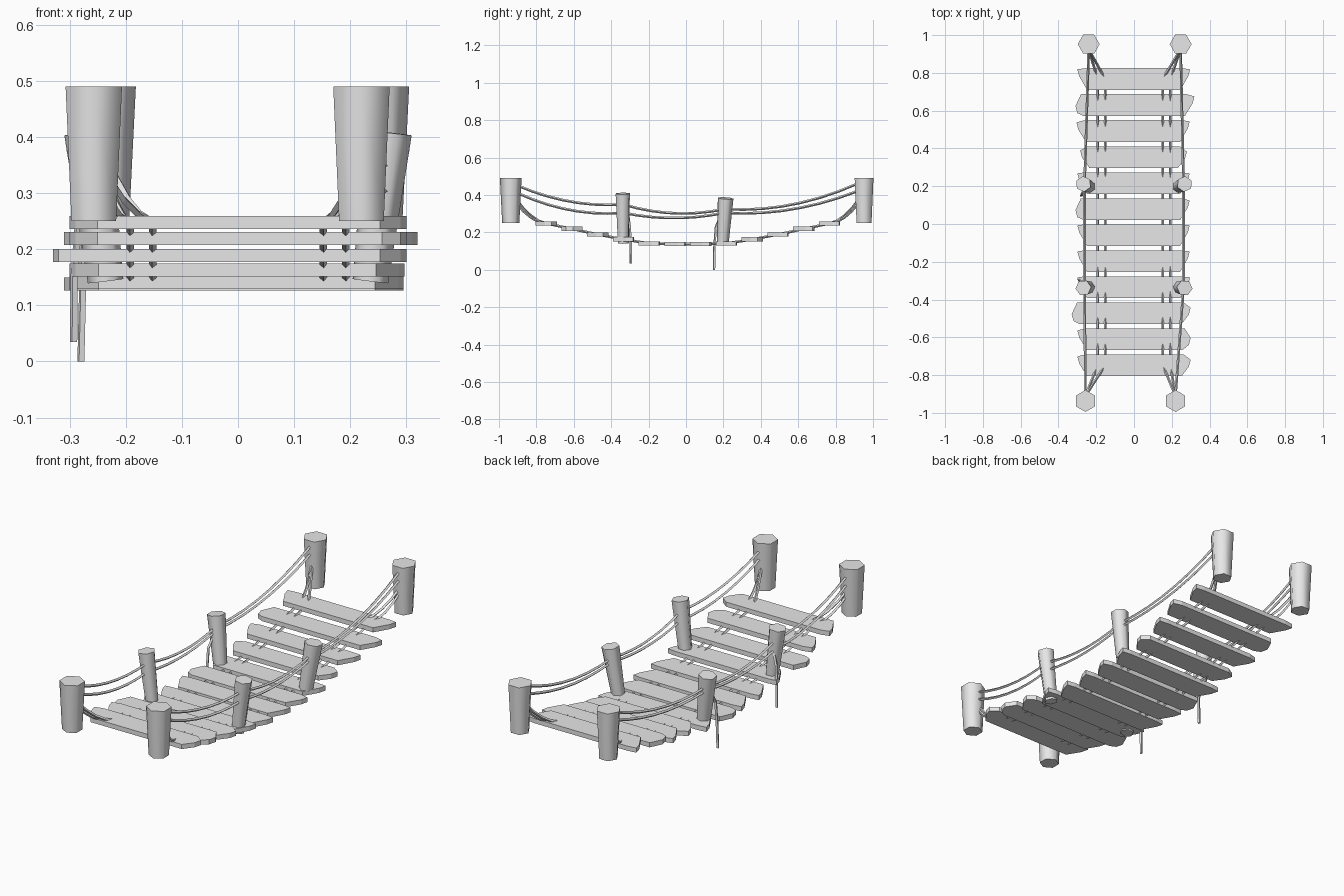
import bpy, bmesh, math
from mathutils import Vector, Matrix

cube = bpy.data.objects.get("Cube")
if cube:
    bpy.data.objects.remove(cube)

GREY = (0.8, 0.8, 0.8, 1)
wood = bpy.data.materials.new("plain grey")
wood.use_nodes = True
wood.diffuse_color = GREY
wood.node_tree.nodes["Principled BSDF"].inputs["Base Color"].default_value = GREY


def add_object(name, data):
    data.materials.append(wood)
    obj = bpy.data.objects.new(name, data)
    bpy.context.collection.objects.link(obj)
    return obj


def add_mesh(name, bm, smooth_angle=None):
    bmesh.ops.recalc_face_normals(bm, faces=bm.faces)
    mesh = bpy.data.meshes.new(name)
    bm.to_mesh(mesh)
    bm.free()
    if smooth_angle:
        mesh.shade_smooth()
        mesh.set_sharp_from_angle(angle=math.radians(smooth_angle))
    return add_object(name, mesh)


def post(name, bottom, top, r_bottom, r_top, turn=0):
    """Six-sided tapered post between two points."""
    bottom, top = Vector(bottom), Vector(top)
    axis = top - bottom
    bm = bmesh.new()
    bmesh.ops.create_cone(bm, cap_ends=True, segments=6, radius1=r_bottom,
                          radius2=r_top, depth=axis.length)
    place = (Matrix.Translation((bottom + top) / 2)
             @ axis.to_track_quat("Z", "Y").to_matrix().to_4x4()
             @ Matrix.Rotation(math.radians(turn), 4, "Z"))
    bm.transform(place)
    return add_mesh(name, bm, 65)


def rope(name, points, radius=0.007):
    curve = bpy.data.curves.new(name, "CURVE")
    curve.dimensions = "3D"
    curve.bevel_depth = radius
    curve.bevel_resolution = 0
    curve.use_fill_caps = True
    spline = curve.splines.new("POLY")
    spline.points.add(len(points) - 1)
    for p, co in zip(spline.points, points):
        p.co = (*co, 1)
    spline.use_smooth = False
    return add_object(name, curve)


def sagging(a, b, sag, steps=7):
    """Points of a rope hanging between a and b."""
    a, b = Vector(a), Vector(b)
    return [a.lerp(b, i / steps)
            - Vector((0, 0, 4 * sag * (i / steps) * (1 - i / steps)))
            for i in range(steps + 1)]


# Planks: tip position and lean (-1 to 1 across the width) at each end
HALF_W, THICK = 0.057, 0.023
HEIGHTS = [0.248, 0.219, 0.189, 0.163, 0.141, 0.138]
HEIGHTS += HEIGHTS[::-1]
TIPS = [(-.30, .5, .30, .2), (-.30, .5, .30, -.2), (-.33, -.4, .30, .2),
        (-.30, .6, .297, .6), (-.30, .6, .295, .6), (-.30, .6, .295, .6),
        (-.31, -.4, .295, .5), (-.30, .6, .295, .6), (-.285, .3, .28, .2),
        (-.305, .5, .295, .6), (-.31, -.4, .32, .5), (-.30, .6, .297, .6)]


def plank_y(i):
    return -0.747 + 0.1377 * i


def plank(name, y, z, left, lean_l, right, lean_r):
    outline = []
    for tip, lean, way in ((left, lean_l, 1), (right, lean_r, -1)):
        sign = math.copysign(1, tip)
        side = [(tip - sign * (0.035 + 0.015 * lean), 1),
                (tip, min(lean + 0.3, 0.9)),
                (tip - sign * 0.01, lean - 0.35),
                (tip - sign * (0.045 + 0.01 * lean), -1)]
        outline += side[::way]
    bm = bmesh.new()
    face = bm.faces.new([bm.verts.new((x, y + v * HALF_W, z - THICK / 2))
                         for x, v in outline])
    lifted = bmesh.ops.extrude_face_region(bm, geom=[face])["geom"]
    bmesh.ops.translate(bm, vec=(0, 0, THICK),
                        verts=[g for g in lifted if isinstance(g, bmesh.types.BMVert)])
    add_mesh(name, bm)


for i, (z, tips) in enumerate(zip(HEIGHTS, TIPS)):
    plank(f"plank_{i + 1}", plank_y(i), z, *tips)

# Posts, hand ropes and deck ropes for each side
for side, s, front_x, back_x in (("right", -1, -.257, -.24), ("left", 1, .22, .247)):
    post(f"front_end_post_{side}", (front_x, -.937, .25), (front_x, -.937, .49), .046, .058)
    post(f"back_end_post_{side}", (back_x, .952, .25), (back_x, .952, .49), .046, .058, 30)
    post(f"front_middle_post_{side}", (s * .236, -.335, .143), (s * .268, -.338, .408),
         .032, .042)
    post(f"back_middle_post_{side}", (s * .236, .197, .15), (s * .268, .212, .383),
         .032, .042)

    # Upper and lower hand ropes
    for level, heights, sags in (("upper", (.45, .35, .325, .46), (.035, .035, .045)),
                                 ("lower", (.41, .305, .305, .42), (.038, .028, .04))):
        stops = list(zip((front_x, s * .262, s * .262, back_x),
                         (-.9, -.337, .207, .915), heights))
        path = []
        for a, b, sag in zip(stops, stops[1:], sags):
            path += sagging(a, b, sag)[1 if path else 0:]
        rope(f"{level}_hand_rope_{side}", path)

    # Two ropes threaded through the planks, rising to the end posts
    for n, x in enumerate((.152, .192)):
        deck = [(s * x, plank_y(i), z) for i, z in enumerate(HEIGHTS)]
        start = sagging((front_x, -.91, .38 - .02 * n), deck[0], .025, 4)
        end = sagging(deck[-1], (back_x, .925, .38 - .02 * n), .025, 4)
        rope(f"deck_rope_{n + 1}_{side}", start[:-1] + deck + end[1:])

# Loose rope ends hanging from the middle posts on one side
rope("front_loose_rope", [(-.265, -.31, .30), (-.285, -.302, .24),
                          (-.292, -.296, .15), (-.293, -.295, .035)])
rope("back_loose_rope", [(-.262, .185, .29), (-.275, .16, .23),
                         (-.277, .152, .13), (-.28, .15, 0)])
